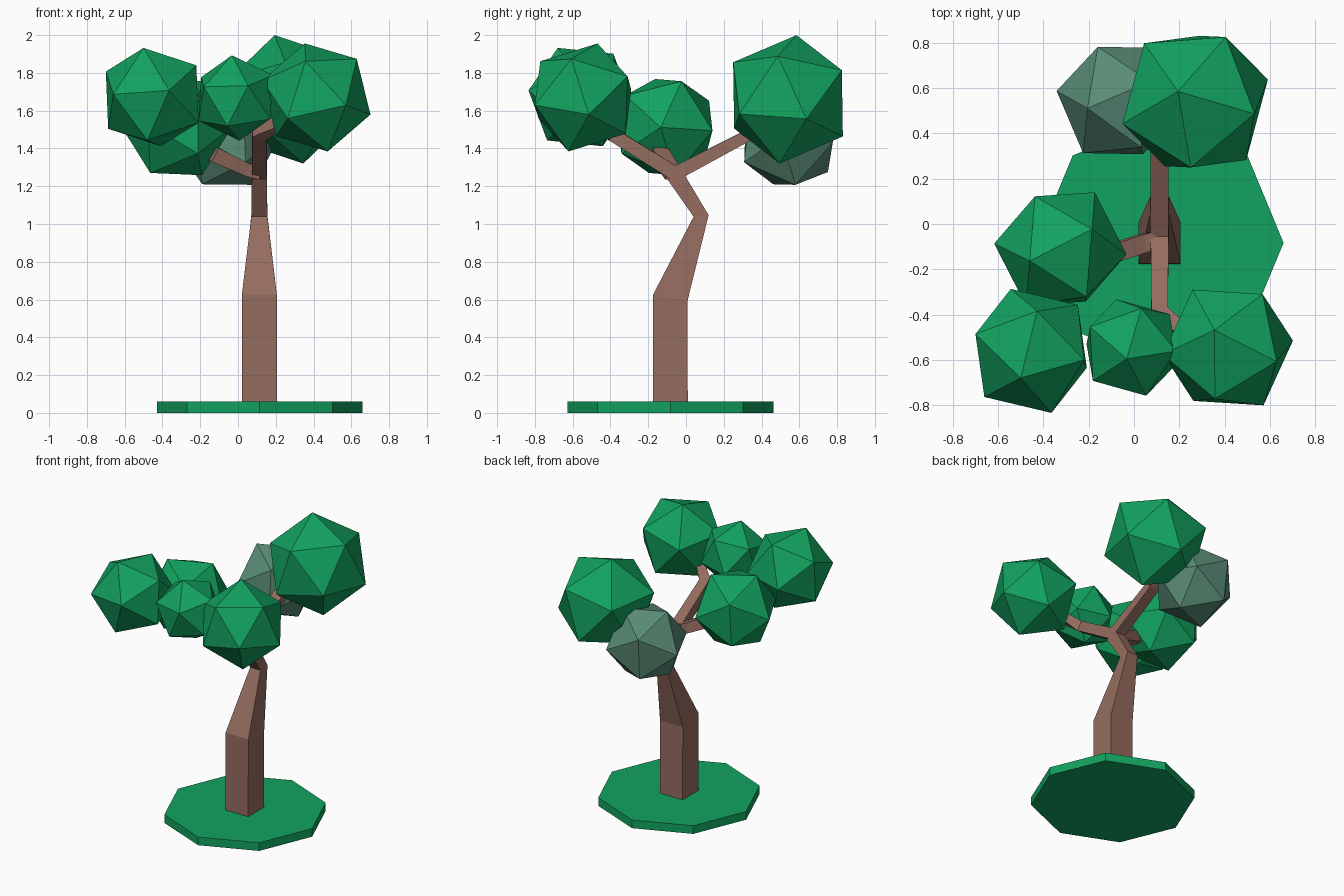
import bpy, bmesh, math
from mathutils import Vector, Matrix

if "Cube" in bpy.data.objects:
    bpy.data.objects.remove(bpy.data.objects["Cube"])


def material(name, rgb):
    m = bpy.data.materials.new(name)
    m.diffuse_color = (*rgb, 1)
    m.use_nodes = True
    m.node_tree.nodes["Principled BSDF"].inputs["Base Color"].default_value = m.diffuse_color
    return m


LEAF = material("leaf_green", (0.006, 0.36, 0.115))
PALE = material("pale_green", (0.10, 0.26, 0.18))
BARK = material("bark_brown", (0.30, 0.15, 0.115))


def finish(bm, name, mat):
    bmesh.ops.recalc_face_normals(bm, faces=bm.faces)
    me = bpy.data.meshes.new(name)
    bm.to_mesh(me)
    bm.free()
    me.materials.append(mat)
    ob = bpy.data.objects.new(name, me)
    bpy.context.collection.objects.link(ob)


def frame(a, b):
    """Axes with z along a and x on b's side."""
    z = Vector(a).normalized()
    b = Vector(b)
    x = (b - z * b.dot(z)).normalized()
    return Matrix((x, z.cross(x), z)).transposed()


def limb(name, path, widths):
    """Square tube along a path, one (width, thickness) per point."""
    pts = [Vector(p) for p in path]
    dirs = [(b - a).normalized() for a, b in zip(pts, pts[1:])]
    bm = bmesh.new()
    rings = []
    for i, p in enumerate(pts):
        t = dirs[max(i - 1, 0)] + dirs[min(i, len(dirs) - 1)]
        ref = (1, 0, 0) if abs(t.normalized().x) < 0.7 else (0, 1, 0)
        m = frame(t, ref)
        w, h = widths[i]
        rings.append([bm.verts.new(p + m @ Vector((sx * w / 2, sy * h / 2, 0)))
                      for sx, sy in ((-1, -1), (1, -1), (1, 1), (-1, 1))])
    for a, b in zip(rings, rings[1:]):
        for k in range(4):
            j = (k + 1) % 4
            bm.faces.new((a[k], a[j], b[j], b[k]))
    bm.faces.new(rings[0])
    bm.faces.new(rings[-1])
    finish(bm, name, BARK)


def foliage(name, centre, radius, v0, v1, mat=LEAF):
    """Icosahedron turned so two neighbouring corners point along v0 and v1."""
    bm = bmesh.new()
    a, b = 2 / math.sqrt(5), 1 / math.sqrt(5)
    corners = [Vector((0, 0, 1)), Vector((0, 0, -1))]
    for k in range(5):
        c, s = math.cos(k * math.tau / 5), math.sin(k * math.tau / 5)
        corners += [Vector((a * c, a * s, b)), Vector((-a * c, -a * s, -b))]
    m = frame(v0, v1)
    for v in corners:
        bm.verts.new(Vector(centre) + m @ v * radius)
    bmesh.ops.convex_hull(bm, input=bm.verts)
    finish(bm, name, mat)


# Octagonal grass base
bm = bmesh.new()
bmesh.ops.create_cone(bm, cap_ends=True, segments=8, radius1=0.545, radius2=0.545,
                      depth=0.06, matrix=Matrix.Translation((0.115, -0.083, 0.03)))
finish(bm, "grass_base", LEAF)

# Crooked trunk and branches
limb("trunk",
     [(0.113, -0.083, 0.03), (0.113, -0.083, 0.61), (0.113, 0.08, 1.043), (0.113, -0.06, 1.26)],
     [(0.185, 0.185), (0.185, 0.185), (0.085, 0.08), (0.08, 0.09)])
limb("front_branch",
     [(0.113, -0.03, 1.25), (0.113, -0.40, 1.48), (0.27, -0.50, 1.57)],
     [(0.08, 0.075), (0.08, 0.07), (0.06, 0.06)])
limb("back_branch",
     [(0.113, -0.07, 1.26), (0.113, 0.33, 1.47), (0.18, 0.46, 1.57)],
     [(0.08, 0.075), (0.08, 0.06), (0.06, 0.06)])
limb("side_branch",
     [(0.113, -0.07, 1.27), (0.04, -0.085, 1.29), (-0.13, -0.14, 1.37)],
     [(0.08, 0.07), (0.08, 0.07), (0.08, 0.08)])

# Foliage clumps
foliage("foliage_front_left", (-0.454, -0.56, 1.672), 0.29, (-.046, -.119, .26), (.237, -.04, .17))
foliage("foliage_front_middle", (-0.012, -0.545, 1.667), 0.232, (-.02, -.05, .225), (.19, -.02, .14))
foliage("foliage_front_right", (0.415, -0.545, 1.67), 0.302, (-.06, .077, .285), (.21, -.06, .205))
foliage("foliage_back", (0.27, 0.54, 1.66), 0.351, (-.076, .045, .34), (-.02, -.29, .197))
foliage("foliage_side", (-0.325, -0.11, 1.513), 0.293, (-.135, -.053, .255), (-.105, .24, .125))
foliage("foliage_pale", (-0.06, 0.545, 1.45), 0.285, (-.15, -.035, .25), (-.266, .037, 0), PALE)
